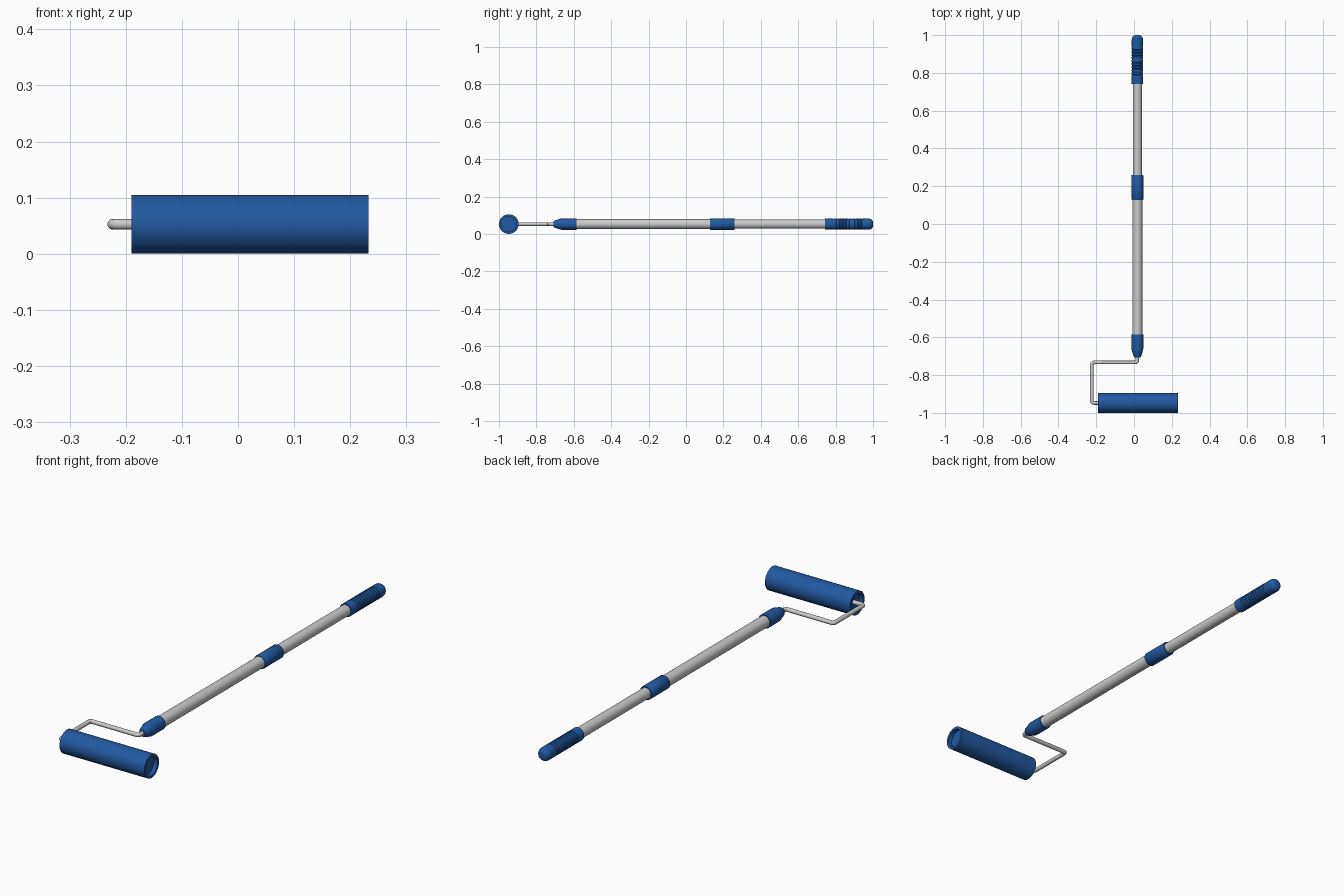
import bpy, bmesh, math
from mathutils import Vector

if "Cube" in bpy.data.objects:
    bpy.data.objects.remove(bpy.data.objects["Cube"])

PX, PZ = 0.018, 0.0525      # pole axis
RY = -0.9475                # roller axis

blue = bpy.data.materials.new("blue")
blue.diffuse_color = (0.015, 0.10, 0.36, 1)
blue.use_nodes = True
blue.node_tree.nodes["Principled BSDF"].inputs["Base Color"].default_value = blue.diffuse_color


def finish(ob, mat=None):
    if mat:
        ob.data.materials.append(mat)
    bpy.ops.object.select_all(action='DESELECT')
    ob.select_set(True)
    bpy.context.view_layer.objects.active = ob
    bpy.ops.object.shade_smooth_by_angle(angle=math.radians(35))


def lathe(name, profile, axis, mat=None, n=40):
    """Revolve (position, radius) points around the pole (Y) or roller (X) axis."""
    bm = bmesh.new()
    rings = []
    for t, r in profile:
        ring = []
        for i in range(1 if r == 0 else n):
            a = 2 * math.pi * i / n
            u, w = r * math.cos(a), r * math.sin(a)
            co = (PX + u, t, PZ + w) if axis == 'Y' else (t, RY + u, PZ + w)
            ring.append(bm.verts.new(co))
        rings.append(ring)
    for a, b in zip(rings, rings[1:]):
        for i in range(n):
            j = (i + 1) % n
            if len(a) == 1:
                bm.faces.new((a[0], b[i], b[j]))
            elif len(b) == 1:
                bm.faces.new((a[i], b[0], a[j]))
            else:
                bm.faces.new((a[i], b[i], b[j], a[j]))
    bmesh.ops.recalc_face_normals(bm, faces=bm.faces)
    me = bpy.data.meshes.new(name)
    bm.to_mesh(me)
    bm.free()
    ob = bpy.data.objects.new(name, me)
    bpy.context.collection.objects.link(ob)
    finish(ob, mat)


# Roller sleeve with recessed ends
R, RI, D = 0.0525, 0.041, 0.018
X0, X1 = -0.19, 0.233
lathe("roller_sleeve", [(X0 + D, 0), (X0 + D, RI), (X0, RI), (X0, R),
                        (X1, R), (X1, RI), (X1 - D, RI), (X1 - D, 0)], 'X', blue, 48)

# Telescopic pole
lathe("lower_pole", [(-0.60, 0), (-0.60, 0.026), (0.15, 0.026), (0.15, 0)], 'Y')
lathe("upper_pole", [(0.14, 0), (0.14, 0.0245), (0.77, 0.0245), (0.77, 0)], 'Y')

# Tapered ferrule holding the wire
lathe("ferrule", [(-0.708, 0), (-0.708, 0.015), (-0.700, 0.020), (-0.668, 0.030),
                  (-0.660, 0.031), (-0.585, 0.031), (-0.585, 0)], 'Y', blue)

# Locking collar
lathe("locking_collar", [(0.128, 0), (0.128, 0.029), (0.131, 0.031), (0.257, 0.031),
                         (0.26, 0.029), (0.26, 0)], 'Y', blue)

# Ribbed hand grip with a rounded end
G = 0.030
grip = [(0.742, 0), (0.742, G)]
for k in range(10):
    y = 0.785 + k * 0.0165
    grip += [(y, G), (y + 0.002, G - 0.002), (y + 0.005, G - 0.002), (y + 0.007, G)]
for k in range(9):
    a = math.pi / 2 * k / 8
    grip.append((0.976 + 0.024 * math.sin(a), G - 0.022 + 0.022 * math.cos(a)))
grip.append((1.0, 0))
lathe("hand_grip", grip, 'Y', blue)

# Bent wire frame: filleted path swept with a round section
corners = [Vector(p) for p in ((PX, -0.68, PZ), (PX, -0.733, PZ), (-0.2235, -0.733, PZ),
                               (-0.2235, RY, PZ), (-0.16, RY, PZ))]
path = [corners[0]]
for p, c, q in zip(corners, corners[1:], corners[2:]):
    s, e = c + (p - c).normalized() * 0.014, c + (q - c).normalized() * 0.014
    for k in range(7):
        t = k / 6
        path.append(s * (1 - t) ** 2 + c * 2 * t * (1 - t) + e * t * t)
path.append(corners[-1])
cu = bpy.data.curves.new("wire_frame", 'CURVE')
cu.dimensions = '3D'
cu.bevel_depth = 0.0095
cu.bevel_resolution = 4
cu.use_fill_caps = True
sp = cu.splines.new('POLY')
sp.points.add(len(path) - 1)
for pt, co in zip(sp.points, path):
    pt.co = (*co, 1)
wire = bpy.data.objects.new("wire_frame", cu)
bpy.context.collection.objects.link(wire)
bpy.ops.object.select_all(action='DESELECT')
wire.select_set(True)
bpy.context.view_layer.objects.active = wire
bpy.ops.object.convert(target='MESH')
finish(bpy.context.view_layer.objects.active)
